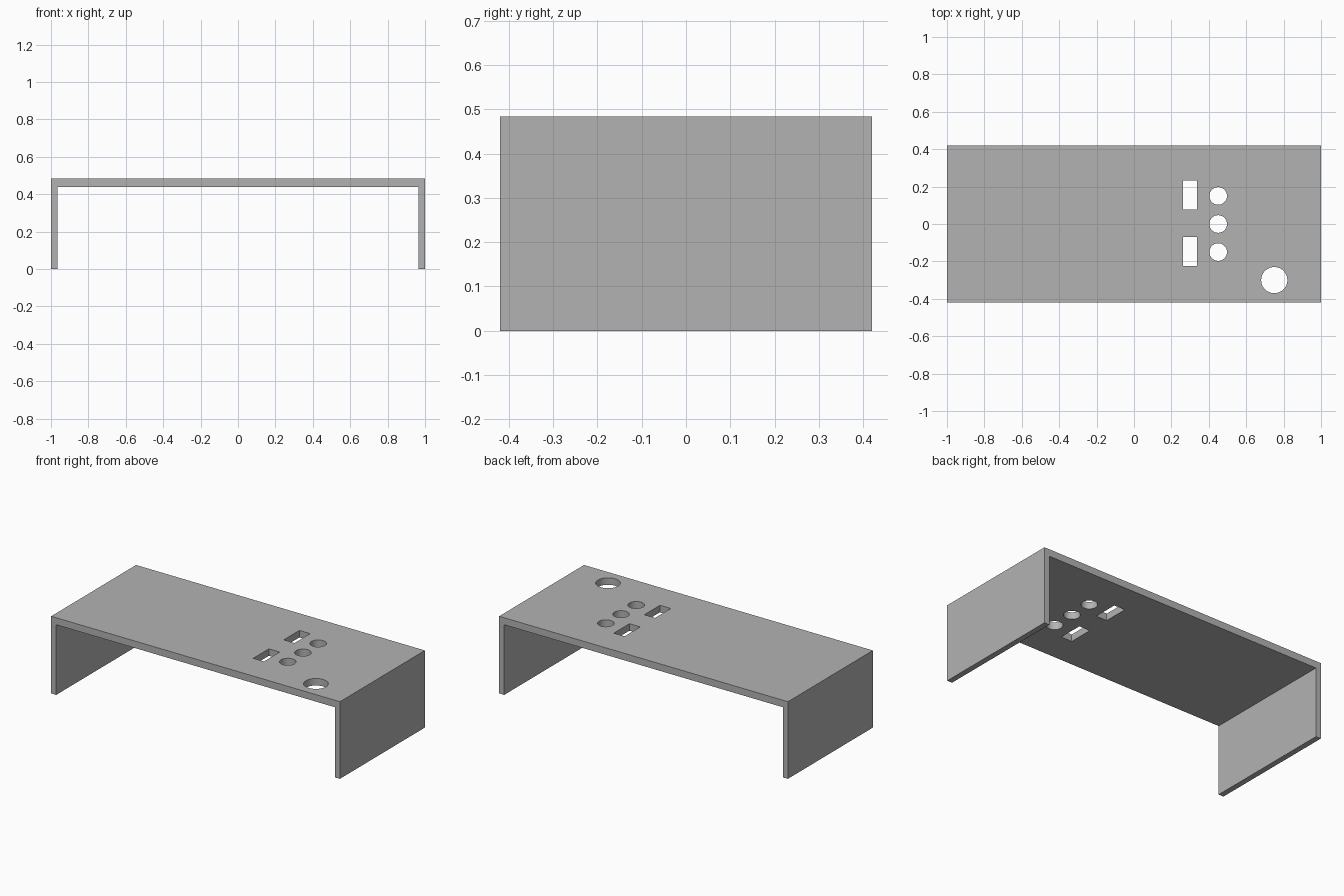
import bpy
import bmesh
import math

if "Cube" in bpy.data.objects:
    bpy.data.objects.remove(bpy.data.objects["Cube"], do_unlink=True)

HALF_DEPTH = 0.42
HEIGHT = 0.483
TOP = 0.044      # thickness of the top panel
WALL = 0.035     # thickness of the side walls

grey = bpy.data.materials.new("plain grey")
grey.use_nodes = True
grey.diffuse_color = (0.45, 0.45, 0.45, 1)
grey.node_tree.nodes["Principled BSDF"].inputs["Base Color"].default_value = grey.diffuse_color

# Enclosure cover: a U-shaped profile extruded from front to back
inner = 1 - WALL
half = [(1, HEIGHT), (1, 0), (inner, 0), (inner, HEIGHT - TOP)]
profile = half + [(-x, z) for x, z in reversed(half)]
bm = bmesh.new()
face = bm.faces.new([bm.verts.new((x, -HALF_DEPTH, z)) for x, z in profile])
extruded = bmesh.ops.extrude_face_region(bm, geom=[face])["geom"]
bmesh.ops.translate(bm, vec=(0, 2 * HALF_DEPTH, 0),
                    verts=[v for v in extruded if isinstance(v, bmesh.types.BMVert)])
bmesh.ops.recalc_face_normals(bm, faces=bm.faces)
mesh = bpy.data.meshes.new("cover")
bm.to_mesh(mesh)
bm.free()
mesh.materials.append(grey)
cover = bpy.data.objects.new("cover", mesh)
bpy.context.collection.objects.link(cover)


def cut(cutter):
    """Cut the active helper through the cover, then discard it."""
    cutter.hide_render = True
    cutter.data.materials.append(grey)
    bpy.context.view_layer.objects.active = cover
    mod = cover.modifiers.new("hole", 'BOOLEAN')
    mod.operation = 'DIFFERENCE'
    mod.solver = 'EXACT'
    mod.object = cutter
    bpy.ops.object.modifier_apply(modifier=mod.name)
    bpy.data.objects.remove(cutter, do_unlink=True)


def round_hole(x, y, radius):
    bpy.ops.mesh.primitive_cylinder_add(vertices=48, radius=radius, depth=0.2,
                                        location=(x, y, HEIGHT))
    cut(bpy.context.object)


def slot(x, y, width, length):
    bpy.ops.mesh.primitive_cube_add(size=1, location=(x, y, HEIGHT))
    cutter = bpy.context.object
    cutter.scale = (width, length, 0.2)
    bpy.context.view_layer.update()
    cut(cutter)


# Row of button holes, two slots and the large corner hole
for y in (-0.15, 0, 0.15):
    round_hole(0.45, y, 0.047)
for y in (-0.147, 0.155):
    slot(0.3, y, 0.075, 0.155)
round_hole(0.75, -0.3, 0.07)

# Smooth hole walls, crisp panel edges
bpy.ops.object.select_all(action='DESELECT')
cover.select_set(True)
bpy.context.view_layer.objects.active = cover
bpy.ops.object.shade_smooth_by_angle(angle=math.radians(30))
